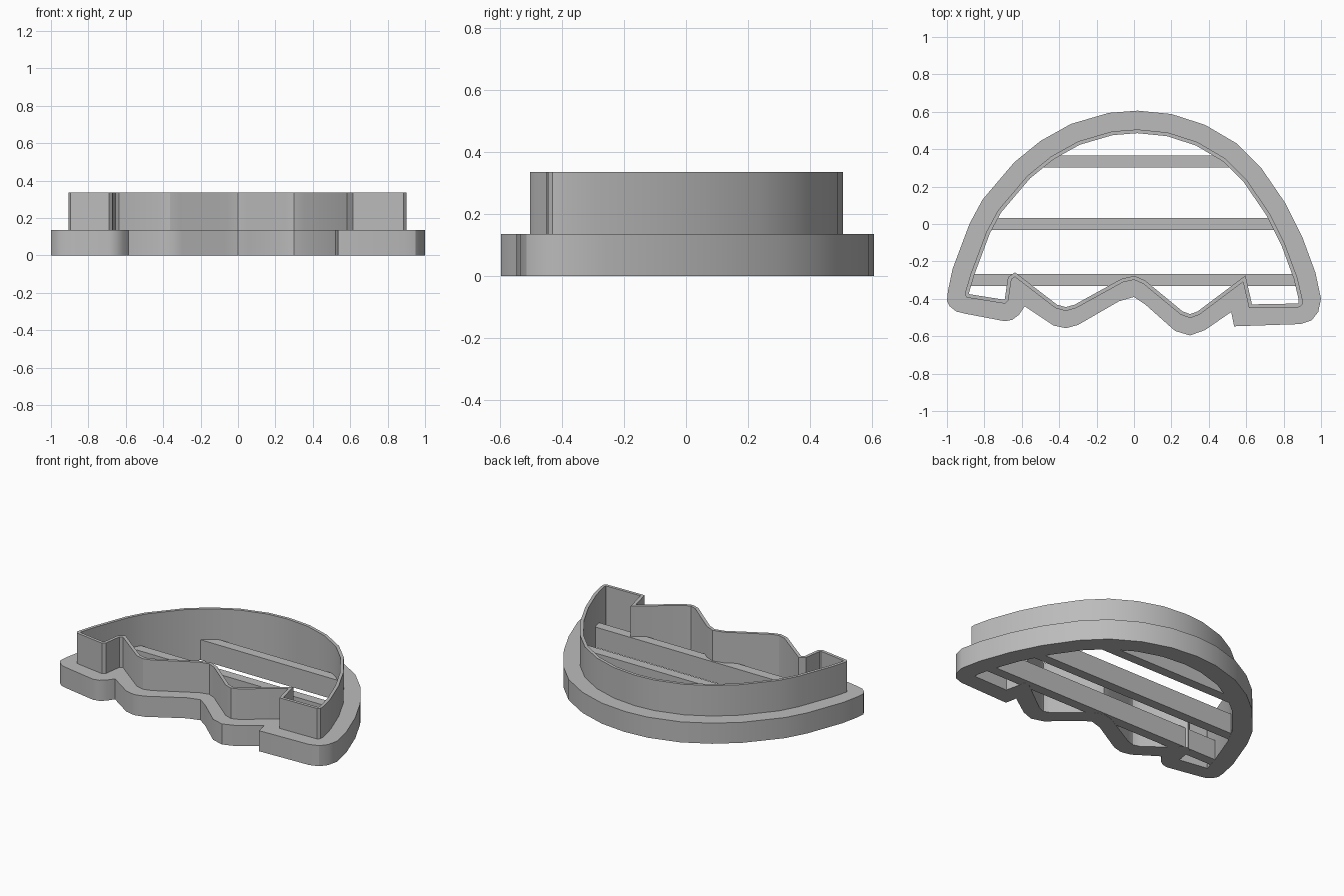
import bpy
import bmesh
from mathutils import Vector

cube = bpy.data.objects.get("Cube")
if cube:
    bpy.data.objects.remove(cube, do_unlink=True)

BASE_TOP = 0.135
WALL_TOP = 0.335
FLANGE_WIDTH = 0.1
WALL_THICKNESS = 0.02

grey = bpy.data.materials.new("plain grey")
grey.use_nodes = True
colour = (0.5, 0.5, 0.5, 1)
grey.diffuse_color = colour
grey.node_tree.nodes["Principled BSDF"].inputs["Base Color"].default_value = colour

# Domed edge of the flange, from right to left over the top
dome = [(.97, -.26), (.9, -.07), (.81, .11), (.68, .3), (.55, .43), (.38, .53),
        (.2, .588), (.02, .606), (-.135, .594), (-.337, .535), (-.5, .444),
        (-.64, .33), (-.81, .13), (-.88, 0), (-.97, -.24)]

# Zigzag lower edge of the flange, left to right
flange_hem = [(-.995, -.36), (-1, -.41), (-.985, -.44), (-.95, -.468), (-.9, -.48),
              (-.69, -.52), (-.65, -.512), (-.615, -.485), (-.585, -.44),
              (-.43, -.543), (-.364, -.557), (-.3, -.54), (-.08, -.413), (0, -.39),
              (.06, -.43), (.22, -.572), (.3, -.596), (.38, -.567), (.52, -.47),
              (.535, -.547), (.89, -.535), (.95, -.515), (.985, -.47), (1, -.4)]

# Zigzag lower edge of the cutting wall, left to right
wall_hem = [(-.905, -.375), (-.895, -.393), (-.69, -.426), (-.672, -.41), (-.655, -.295),
            (-.637, -.283), (-.42, -.45), (-.364, -.465), (-.31, -.45), (-.06, -.312),
            (0, -.298), (.05, -.32), (.25, -.485), (.3, -.503), (.35, -.485),
            (.583, -.31), (.615, -.45), (.885, -.445), (.9, -.43), (.9, -.4)]


def inset(points, distance):
    """Move a counter-clockwise closed outline inward with mitred corners."""
    pts = [Vector(p) for p in points]
    result = []
    for i, p in enumerate(pts):
        a = (p - pts[i - 1]).normalized()
        b = (pts[(i + 1) % len(pts)] - p).normalized()
        n, m = Vector((-a.y, a.x)), Vector((-b.y, b.x))
        result.append(p + (n + m) * distance / (1 + n.dot(m)))
    return result


def prism(name, loops, bottom, top):
    """Fill the outlines (the second is a hole) and raise them to a solid."""
    bm = bmesh.new()
    edges = []
    for loop in loops:
        verts = [bm.verts.new((p[0], p[1], bottom)) for p in loop]
        edges += [bm.edges.new((v, verts[i - 1])) for i, v in enumerate(verts)]
    bmesh.ops.triangle_fill(bm, edges=edges, use_beauty=True)
    raised = bmesh.ops.extrude_face_region(bm, geom=bm.faces[:])["geom"]
    bmesh.ops.translate(bm, vec=(0, 0, top - bottom),
                        verts=[v for v in raised if isinstance(v, bmesh.types.BMVert)])
    bmesh.ops.recalc_face_normals(bm, faces=bm.faces)
    mesh = bpy.data.meshes.new(name)
    bm.to_mesh(mesh)
    bm.free()
    mesh.materials.append(grey)
    obj = bpy.data.objects.new(name, mesh)
    bpy.context.collection.objects.link(obj)
    bpy.ops.object.select_all(action="DESELECT")
    obj.select_set(True)
    bpy.context.view_layer.objects.active = obj
    bpy.ops.object.shade_smooth_by_angle(angle=0.5)
    return obj


# Outlines of the flange, the wall and the shared opening
flange_outline = dome + flange_hem
wall_outline = inset(flange_outline, FLANGE_WIDTH)[:len(dome)] + wall_hem
opening = inset(wall_outline, WALL_THICKNESS)

prism("base_flange", [flange_outline, opening], 0, BASE_TOP)
prism("cutting_wall", [wall_outline, opening], BASE_TOP, WALL_TOP)

# Cross bars with ends buried in the flange
for name, y, left, right in (("back_bar", .335, -.55, .54),
                             ("middle_bar", 0, -.8, .8),
                             ("front_bar", -.3, -.92, .92)):
    low, high = y - .032, y + .032
    prism(name, [[(left, low), (right, low), (right, high), (left, high)]],
          0.001, BASE_TOP - 0.001)
